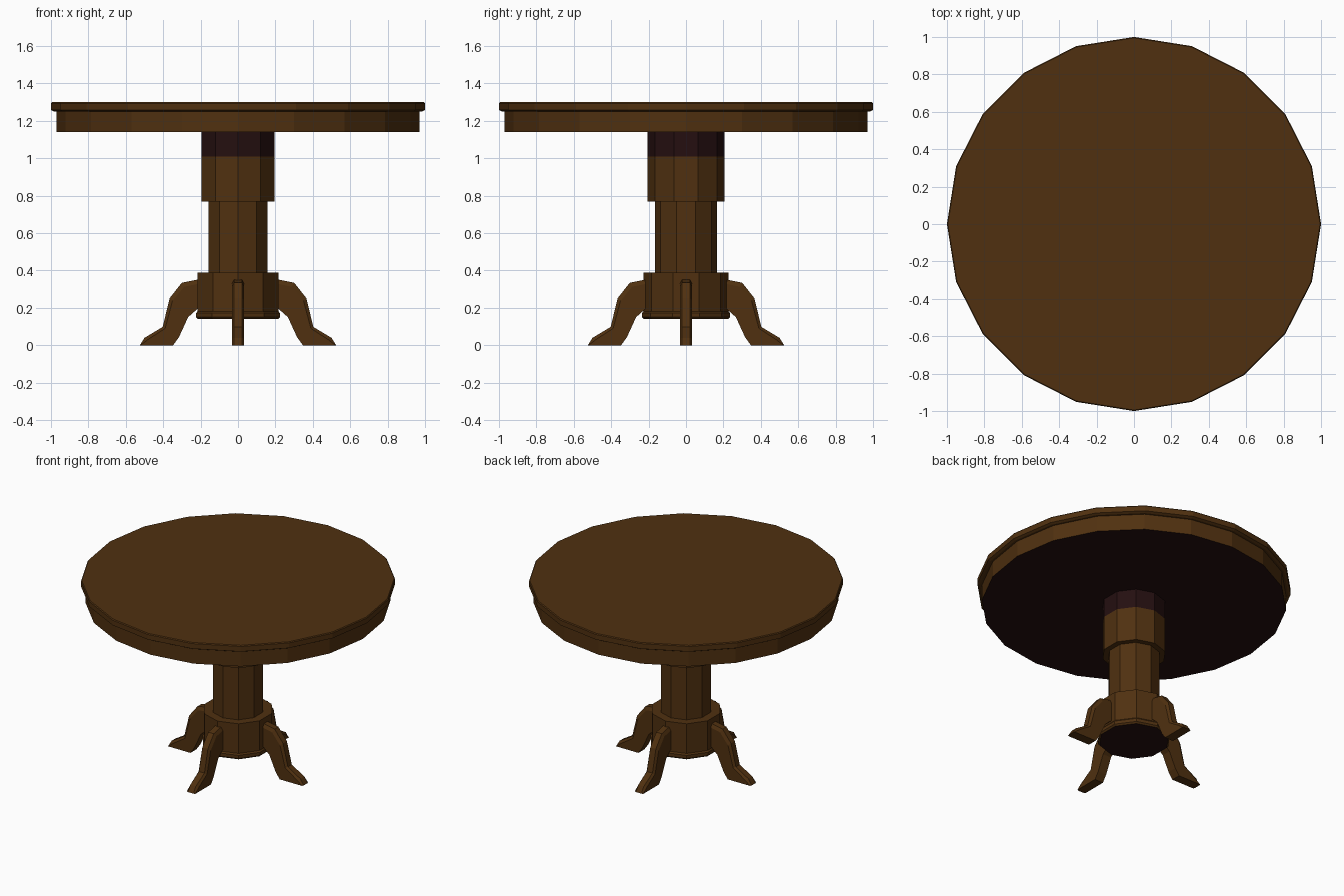
import bpy, bmesh, math

if "Cube" in bpy.data.objects:
    bpy.data.objects.remove(bpy.data.objects["Cube"])


def material(name, rgb):
    m = bpy.data.materials.new(name)
    m.diffuse_color = (*rgb, 1)
    m.use_nodes = True
    m.node_tree.nodes["Principled BSDF"].inputs["Base Color"].default_value = m.diffuse_color
    return m


WOOD = material("brown wood", (0.080, 0.030, 0.0050))
DARK = material("dark wood", (0.018, 0.0048, 0.0050))


def finish(bm, name, is_dark=lambda f: False):
    bmesh.ops.recalc_face_normals(bm, faces=bm.faces)
    bm.normal_update()
    for f in bm.faces:
        f.material_index = int(is_dark(f))
    me = bpy.data.meshes.new(name)
    bm.to_mesh(me)
    bm.free()
    me.materials.append(WOOD)
    me.materials.append(DARK)
    ob = bpy.data.objects.new(name, me)
    bpy.context.collection.objects.link(ob)
    return ob


def loft(rings):
    """Closed solid through a list of equal-length point rings."""
    bm = bmesh.new()
    vs = [[bm.verts.new(p) for p in r] for r in rings]
    n = len(vs[0])
    for a, b in zip(vs, vs[1:]):
        for i in range(n):
            j = (i + 1) % n
            bm.faces.new((a[i], a[j], b[j], b[i]))
    bm.faces.new(vs[0])
    bm.faces.new(vs[-1])
    return bm


def turned(name, sides, profile, is_dark=lambda f: False):
    """Faceted turning, one corner on the y axis."""
    rings = [[(r * math.sin(2 * math.pi * i / sides),
               r * math.cos(2 * math.pi * i / sides), z)
              for i in range(sides)] for r, z in profile]
    return finish(loft(rings), name, is_dark)


def faces_down(f):
    return f.normal.z < -0.9


# round top and the apron below it
turned("table_top", 20, [(0.985, 1.25), (1.0, 1.258), (1.0, 1.294), (0.995, 1.30)])
turned("apron", 20, [(0.97, 1.14), (0.97, 1.25)], faces_down)

# pedestal: base block with flange, shaft, and collar with dark upper band
turned("pedestal_base", 10,
       [(0.225, 0.14), (0.235, 0.15), (0.235, 0.172), (0.227, 0.182), (0.227, 0.39)],
       faces_down)
turned("pedestal_shaft", 10, [(0.167, 0.38), (0.167, 0.78)])
turned("pedestal_collar", 10, [(0.205, 0.77), (0.205, 1.01), (0.205, 1.14)],
       lambda f: f.calc_center_median().z > 1.02)

# four curved legs: paired upper and lower outline points (radius, height)
UPPER = [(0.20, 0.355), (0.30, 0.335), (0.365, 0.253), (0.403, 0.098), (0.50, 0.04), (0.525, 0.0)]
LOWER = [(0.20, 0.20), (0.22, 0.192), (0.267, 0.15), (0.315, 0.045), (0.347, 0.0), (0.50, 0.0)]
HALF = 0.033


def leg(name, angle):
    c, s = math.cos(angle), math.sin(angle)
    rings = []
    for (ur, uz), (lr, lz) in zip(UPPER, LOWER):
        t = 0.85
        mr, mz = lr + (ur - lr) * t, lz + (uz - lz) * t
        sec = [(lr, -HALF, lz), (mr, -HALF, mz), (ur, -HALF * 0.65, uz),
               (ur, HALF * 0.65, uz), (mr, HALF, mz), (lr, HALF, lz)]
        rings.append([(r * c - w * s, r * s + w * c, z) for r, w, z in sec])
    finish(loft(rings), name)


for k, side in enumerate(("right", "back", "left", "front")):
    leg(side + "_leg", k * math.pi / 2)
